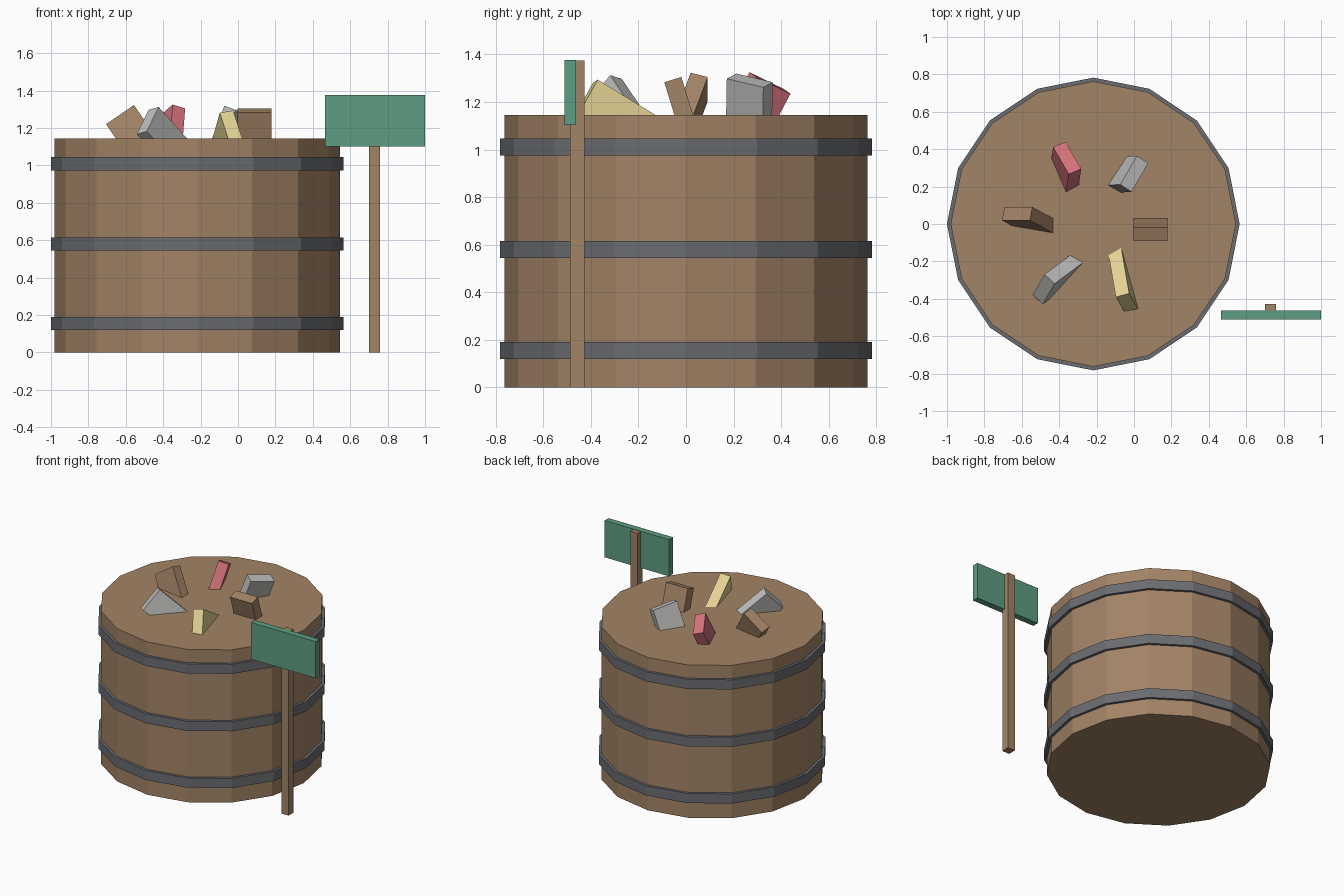
import bpy, math

if "Cube" in bpy.data.objects:
    bpy.data.objects.remove(bpy.data.objects["Cube"])

def srgb(r, g, b):
    f = lambda c: c / 12.92 if c <= 0.04045 else ((c + 0.055) / 1.055) ** 2.4
    return (f(r / 255), f(g / 255), f(b / 255), 1)

def material(name, rgb):
    m = bpy.data.materials.new(name)
    m.diffuse_color = srgb(*rgb)
    m.use_nodes = True
    m.node_tree.nodes["Principled BSDF"].inputs["Base Color"].default_value = m.diffuse_color
    return m

WOOD = material("brown_wood", (162, 131, 102))
IRON = material("dark_iron", (107, 108, 113))
GREEN = material("green_paint", (94, 157, 130))
GREY = material("light_grey", (190, 190, 188))
RED = material("soft_red", (214, 115, 124))
YELLOW = material("pale_yellow", (226, 210, 148))

def finish(name, mat):
    ob = bpy.context.object
    ob.name = name
    ob.data.materials.append(mat)
    return ob

def cylinder(name, mat, radius, z0, z1):
    bpy.ops.mesh.primitive_cylinder_add(vertices=16, radius=radius, depth=z1 - z0,
                                        location=(CX, 0, (z0 + z1) / 2))
    # primitive starts with a vertex on +y; 16 sides also gives one on +x
    return finish(name, mat)

def box(name, mat, loc, size, rot=(0, 0, 0)):
    bpy.ops.mesh.primitive_cube_add(size=1, location=loc, rotation=rot)
    bpy.context.object.scale = size
    return finish(name, mat)

CX = -0.2175   # barrel centre

# barrel body and its three hoops
cylinder("barrel", WOOD, 0.7625, 0, 1.145)
for i, z in enumerate((0.155, 0.58, 1.01)):
    cylinder(f"hoop_{i + 1}", IRON, 0.7825, z - 0.036, z + 0.036)

# six tilted scraps sticking out of the lid, in a circle
for i, mat in enumerate((WOOD, GREY, RED, WOOD, GREY, YELLOW)):
    a = i * math.tau / 6
    box(f"scrap_{i + 1}", mat,
        (CX + 0.306 * math.cos(a), 0.306 * math.sin(a), 1.115),
        (0.181, 0.075, 0.375), (0.3, 0.2 * i, a))

# sign on a post
box("sign_post", WOOD, (0.73, -0.457, 0.6875), (0.06, 0.06, 1.375))
box("sign_board", GREEN, (0.7325, -0.487, 1.24), (0.535, 0.047, 0.275))
